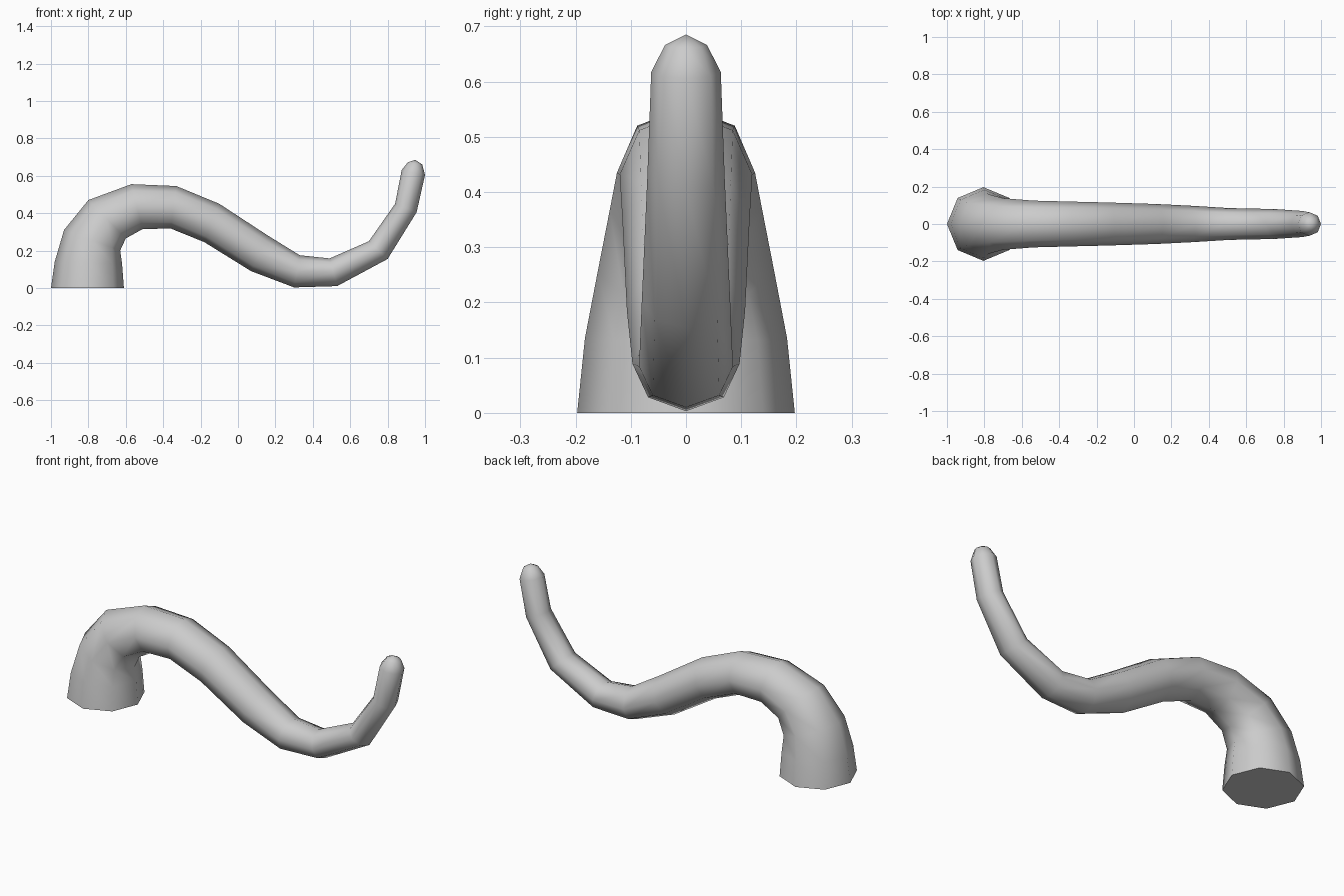
import bpy, bmesh
from math import sin, cos, pi
from mathutils import Vector

cube = bpy.data.objects.get("Cube")
if cube:
    bpy.data.objects.remove(cube, do_unlink=True)

grey = bpy.data.materials.new("plain grey")
grey.use_nodes = True
color = (0.6, 0.6, 0.6, 1)
grey.diffuse_color = color
grey.node_tree.nodes["Principled BSDF"].inputs["Base Color"].default_value = color

# Tentacle rings: outer x, outer z, inner x, inner z, half width
rings = [
    (-1.00, 0, -.61, 0, .197),
    (-.98, .14, -.62, .13, .183),
    (-.93, .31, -.63, .20, .16),
    (-.80, .47, -.60, .265, .138),
    (-.57, .555, -.51, .315, .125),
    (-.33, .545, -.36, .318, .12),
    (-.10, .45, -.18, .245, .115),
    (.16, .28, .07, .09, .107),
    (.33, .175, .30, .003, .097),
    (.49, .158, .53, .01, .085),
    (.70, .25, .80, .155, .08),
    (.84, .45, .955, .405, .07),
    (.875, .63, 1.0, .605, .063),
    (.908, .672, .985, .66, .038),
]
SIDES = 8

bm = bmesh.new()
loops = []
for ox, oz, ix, iz, w in rings:
    outer, inner = Vector((ox, 0, oz)), Vector((ix, 0, iz))
    mid, arm = (outer + inner) / 2, (outer - inner) / 2
    loops.append([bm.verts.new(mid + arm * cos(a) + Vector((0, w * sin(a), 0)))
                  for a in (2 * pi * i / SIDES for i in range(SIDES))])

# Skin between rings, flat base and pointed tip
for low, high in zip(loops, loops[1:]):
    for i in range(SIDES):
        j = (i + 1) % SIDES
        bm.faces.new((low[i], low[j], high[j], high[i]))
base = bm.faces.new(loops[0])
tip = bm.verts.new((.948, 0, .685))
for i in range(SIDES):
    bm.faces.new((loops[-1][i], loops[-1][(i + 1) % SIDES], tip))
bmesh.ops.recalc_face_normals(bm, faces=bm.faces)

# Smooth skin with a crisp edge around the base
for face in bm.faces:
    face.smooth = face is not base
for edge in base.edges:
    edge.smooth = False

mesh = bpy.data.meshes.new("tentacle")
bm.to_mesh(mesh)
bm.free()
mesh.materials.append(grey)
tentacle = bpy.data.objects.new("tentacle", mesh)
bpy.context.collection.objects.link(tentacle)
